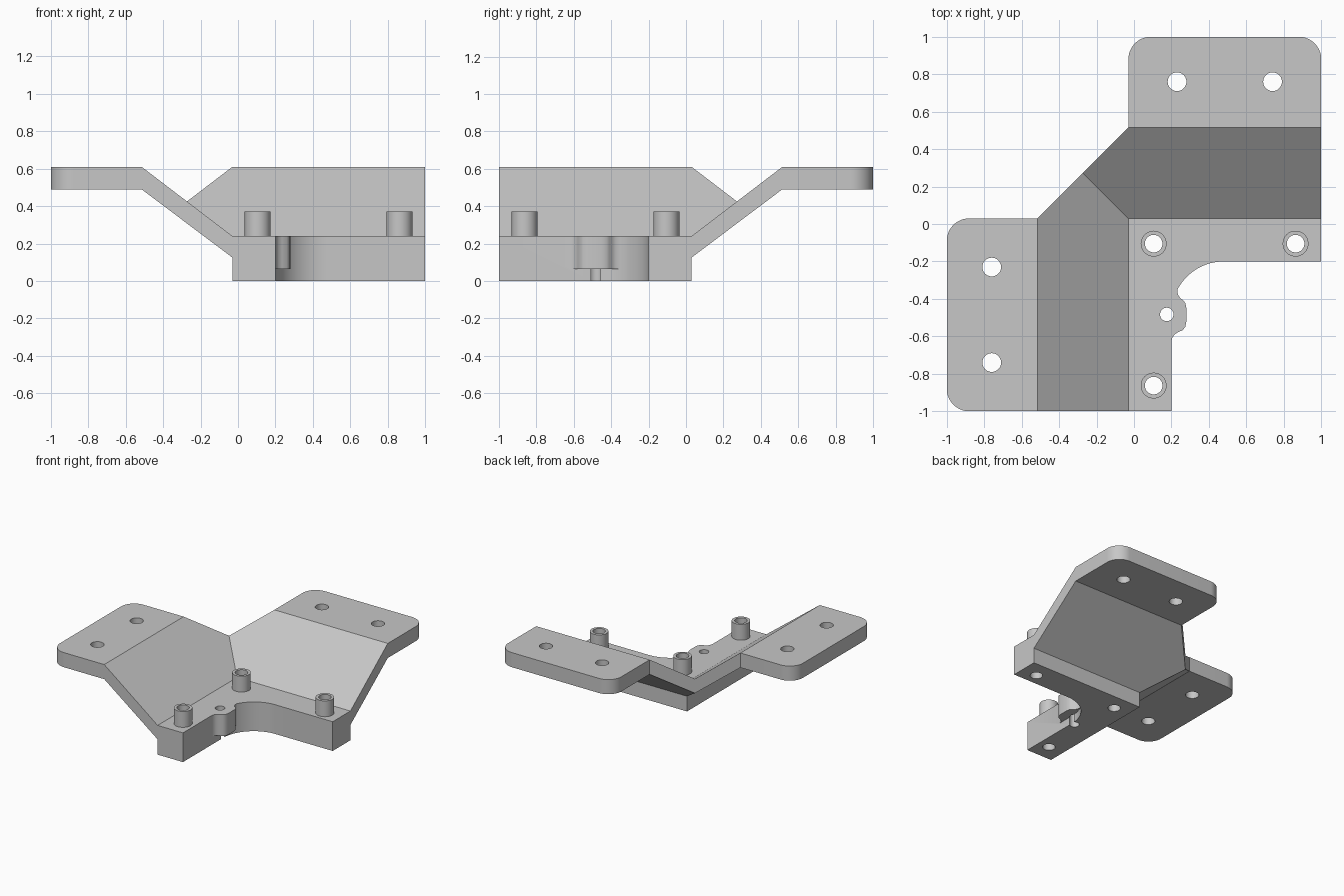
import bpy, bmesh, math

if "Cube" in bpy.data.objects:
    bpy.data.objects.remove(bpy.data.objects["Cube"], do_unlink=True)

# Main dimensions
EDGE, INNER, RISE = 0.03, 0.20, 0.515      # outer base edge, inner base edge, end of slope
TOP, HIGH, LOW = 0.24, 0.61, 0.49          # base top, flange top, flange bottom
SLOPE_LOW, BOSS_LOW, POST_TOP = 0.125, 0.065, 0.37

grey = bpy.data.materials.new("light grey")
grey.use_nodes = True
colour = (0.57, 0.57, 0.57, 1)
grey.diffuse_color = colour
grey.node_tree.nodes["Principled BSDF"].inputs["Base Color"].default_value = colour


def arc(cx, cy, r, start, end, n=16):
    """Points along an arc, angles in degrees."""
    angles = [math.radians(start + (end - start) * i / n) for i in range(n + 1)]
    return [(cx + r * math.cos(a), cy + r * math.sin(a)) for a in angles]


def swap(points):
    """Mirror plan points across the diagonal of the bracket."""
    return [(-y, -x) for x, y in points]


def prism(name, outline, low, high):
    """Plan outline raised between two heights; heights are (x, y) functions or numbers."""
    def level(h, p):
        return h(p) if callable(h) else h
    bm = bmesh.new()
    bottom = [bm.verts.new((*p, level(low, p))) for p in outline]
    top = [bm.verts.new((*p, level(high, p))) for p in outline]
    bm.faces.new(bottom)
    bm.faces.new(top)
    for i in range(len(outline)):
        j = (i + 1) % len(outline)
        bm.faces.new((bottom[i], bottom[j], top[j], top[i]))
    bmesh.ops.recalc_face_normals(bm, faces=bm.faces)
    mesh = bpy.data.meshes.new(name)
    bm.to_mesh(mesh)
    bm.free()
    mesh.materials.append(grey)
    obj = bpy.data.objects.new(name, mesh)
    bpy.context.collection.objects.link(obj)
    return obj


def disc(centre, r):
    return arc(*centre, r, 0, 360, 40)[:-1]


def combine(obj, others, operation):
    """Apply booleans and discard the helper solids."""
    for other in others:
        other.hide_render = True
        mod = obj.modifiers.new("boolean", "BOOLEAN")
        mod.operation, mod.solver, mod.object = operation, "EXACT", other
    graph = bpy.context.evaluated_depsgraph_get()
    mesh = bpy.data.meshes.new_from_object(obj.evaluated_get(graph))
    obj.modifiers.clear()
    obj.data = mesh
    for other in others:
        bpy.data.objects.remove(other, do_unlink=True)


def drill(obj, centres, r):
    combine(obj, [prism("cutter", disc(c, r), -0.2, 1) for c in centres], "DIFFERENCE")


parts = []

# L-shaped base with a large inside fillet
fillet = 0.28
outline = [(-EDGE, EDGE), (-EDGE, -1), (INNER, -1)]
outline += arc(INNER + fillet, -INNER - fillet, fillet, 180, 90, 24)
outline += [(1, -INNER), (1, EDGE)]
base = prism("base", outline, 0, TOP)

# Raised boss on the inner wall, blended into it
boss_outline = [
    (.15, -.352), (.232, -.352), (.234, -.375), (.246, -.395), (.265, -.41),
    (.275, -.425), (.28, -.45), (.28, -.52), (.274, -.55), (.26, -.567),
    (.235, -.578), (.216, -.59), (.205, -.607), (.199, -.63), (.15, -.63)]
combine(base, [prism("boss", boss_outline, BOSS_LOW, TOP)], "UNION")

# Hollow posts, drilled right through the base
corner, far = 0.105, 0.863
posts = {"corner_post": (corner, -corner), "left_post": (far, -corner),
         "front_post": (corner, -far)}
drill(base, posts.values(), 0.047)
drill(base, [(0.175, -0.483)], 0.036)
parts.append(base)
for name, centre in posts.items():
    post = prism(name, disc(centre, 0.069), TOP, POST_TOP)
    drill(post, [centre], 0.047)
    parts.append(post)

# Two mitred slopes and their flat drilled flanges
mid = (EDGE + RISE) / 2
slope = [(-EDGE, EDGE), (1, EDGE), (1, RISE), (-EDGE, RISE), (-mid, mid)]
radius = 0.12
flange = [(-EDGE, RISE), (1, RISE)]
flange += arc(1 - radius, 1 - radius, radius, 0, 90)
flange += arc(-EDGE + radius, 1 - radius, radius, 90, 180)
holes = [(0.23, 0.76), (0.74, 0.76)]

for side, place, run in (("rear", list, lambda p: p[1]), ("right", swap, lambda p: -p[0])):
    def ramp(start, end, run=run):
        return lambda p: start + (end - start) * (run(p) - EDGE) / (RISE - EDGE)
    parts.append(prism(side + "_slope", place(slope), ramp(SLOPE_LOW, LOW), ramp(TOP, HIGH)))
    plate = prism(side + "_flange", place(flange), LOW, HIGH)
    drill(plate, place(holes), 0.05)
    parts.append(plate)

# Smooth the curved walls, keep corners crisp
bpy.ops.object.select_all(action="DESELECT")
for part in parts:
    part.select_set(True)
bpy.context.view_layer.objects.active = base
bpy.ops.object.shade_smooth_by_angle(angle=math.radians(30))
